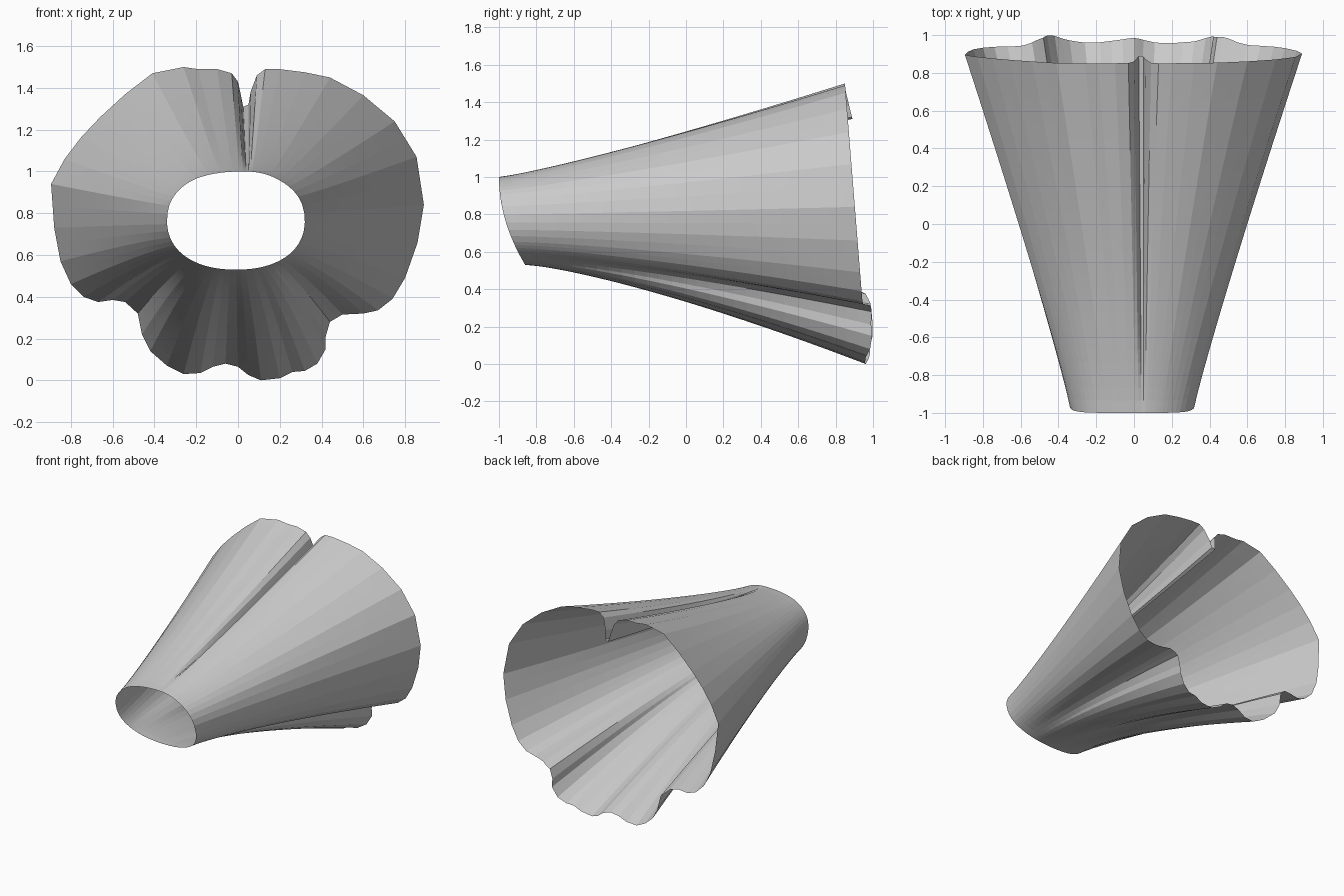
import bpy, bmesh
from math import atan2, cos, sin, copysign, exp

if "Cube" in bpy.data.objects:
    bpy.data.objects.remove(bpy.data.objects["Cube"])

# Hem outline seen from the front (x, z), clockwise from the top pleat
HEM = [(.025, 1.31), (.05, 1.32), (.06, 1.38), (.09, 1.46), (.13, 1.49), (.2, 1.49),
       (.32, 1.475), (.44, 1.45), (.6, 1.365), (.75, 1.24), (.855, 1.07), (.89, .84),
       (.86, .66), (.8, .49), (.74, .39), (.67, .335), (.6, .32), (.5, .315),
       (.44, .28), (.42, .21), (.42, .15), (.38, .08), (.32, .045), (.26, .04),
       (.2, .01), (.11, 0), (.05, .025), (0, .065), (-.06, .08), (-.12, .065),
       (-.18, .035), (-.26, .03), (-.34, .07), (-.42, .14), (-.46, .22), (-.48, .32),
       (-.54, .375), (-.6, .385), (-.67, .375), (-.74, .4), (-.8, .46), (-.85, .57),
       (-.88, .73), (-.895, .94), (-.83, 1.06), (-.75, 1.165), (-.66, 1.26), (-.54, 1.37),
       (-.41, 1.47), (-.26, 1.5), (-.19, 1.49), (-.1, 1.49), (-.03, 1.47),
       (0, 1.43), (.015, 1.36)]
ROWS = 28
MID_Z = .765


def hem_point(x, z):
    # the hem swings back towards the floor side, most at the two corner folds
    y = .85 + (1.5 - z) * .08
    if z < .5:
        y += .045 * exp(-((abs(x) - .46) / .09) ** 2) + .02 * exp(-(x / .1) ** 2)
        y -= .015 * max(0, 1 - z / .06)
    elif abs(x - .03) < .06:
        y += .025 * max(0, min(1, (1.46 - z) / .15))
    return x, y, z


def waist_point(x, z):
    # rounded oval opening, dipping back at the bottom
    a = atan2((z - MID_Z) / .235, x / .33)
    c, s = cos(a), sin(a)
    wx = -.01 + .33 * copysign(abs(c) ** .9, c)
    wz = MID_Z + .235 * copysign(abs(s) ** .9, s)
    if z > 1.2:
        wx += .035 * max(0, 1 - abs(wx) / .2)   # top pleat starts right of centre
    return wx, -1 + .14 * ((1 - wz) / .47) ** 2, wz


# Split every hem edge so the waist is round while the hem keeps its facets
outline = []
for i, (x, z) in enumerate(HEM):
    nx, nz = HEM[(i + 1) % len(HEM)]
    outline += [(x, z), ((x + nx) / 2, (z + nz) / 2)]

# Skirt: open pleated sheet lofted from waist to hem with a slight flare
bm = bmesh.new()
rings = []
for r in range(ROWS + 1):
    t = r / ROWS
    ring = []
    for x, z in outline:
        w, h = waist_point(x, z), hem_point(x, z)
        side = t ** 1.08
        rise = t ** (1.15 if z > MID_Z else 1.31)
        ring.append(bm.verts.new((w[0] + (h[0] - w[0]) * side,
                                  w[1] + (h[1] - w[1]) * t,
                                  w[2] + (h[2] - w[2]) * rise)))
    rings.append(ring)
n = len(outline)
for a, b in zip(rings, rings[1:]):
    for i in range(n):
        j = (i + 1) % n
        bm.faces.new((a[i], b[i], b[j], a[j]))
bmesh.ops.recalc_face_normals(bm, faces=bm.faces)
mesh = bpy.data.meshes.new("pleated_skirt")
bm.to_mesh(mesh)
bm.free()
bpy.context.collection.objects.link(bpy.data.objects.new("pleated_skirt", mesh))
